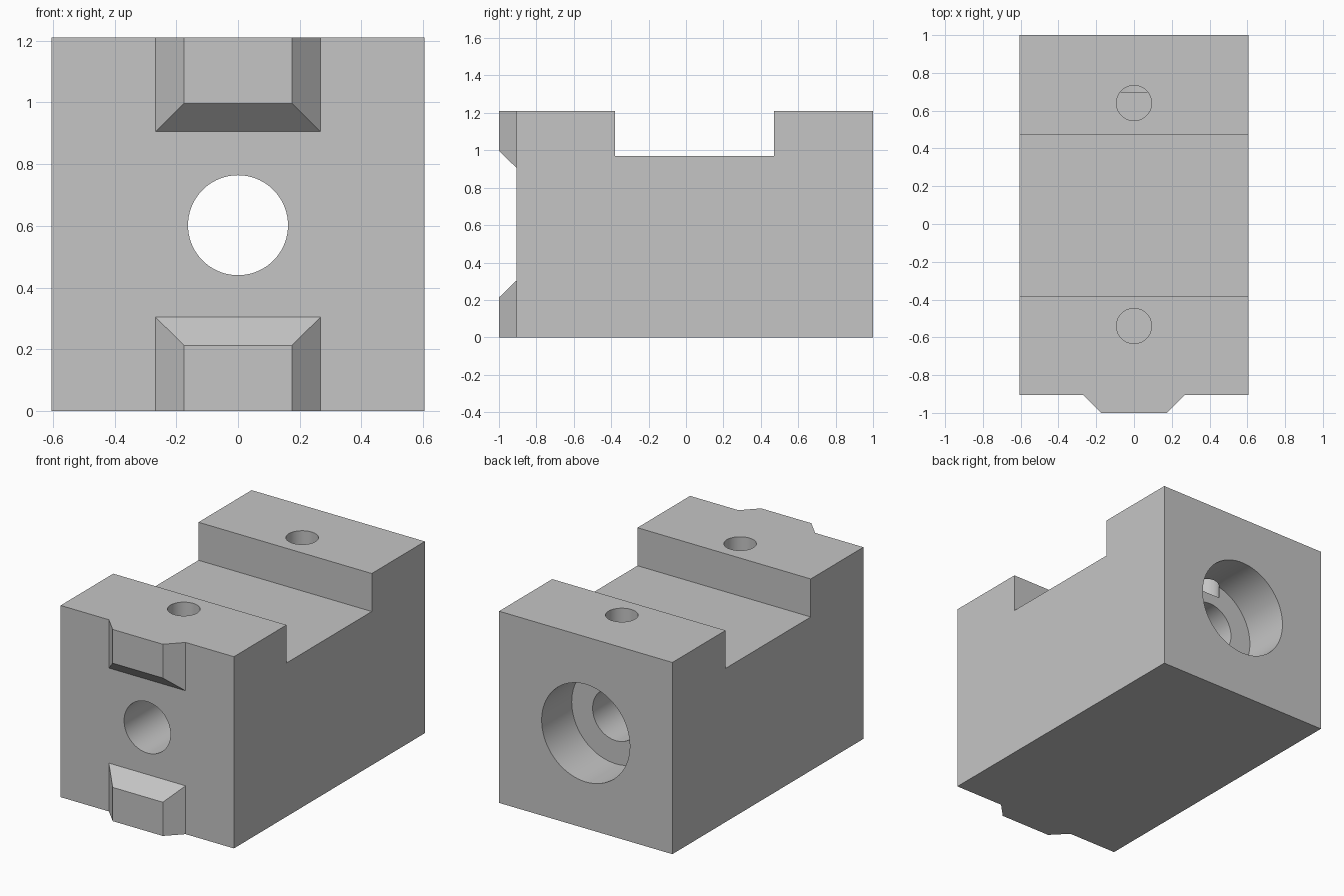
import bpy
import bmesh
import math
from mathutils import Matrix, Vector

if "Cube" in bpy.data.objects:
    bpy.data.objects.remove(bpy.data.objects["Cube"])

HALF_WIDTH, HEIGHT = 0.605, 1.21
FRONT, BACK, LUG_FRONT = -0.905, 1.0, -1.0
BORE_Z = 0.602

# Single machined-metal grey
grey = bpy.data.materials.new("plain_grey")
grey.use_nodes = True
colour = (0.56, 0.56, 0.56, 1)
grey.diffuse_color = colour
grey.node_tree.nodes["Principled BSDF"].inputs["Base Color"].default_value = colour


def finish(name, bm):
    bmesh.ops.recalc_face_normals(bm, faces=bm.faces[:])
    mesh = bpy.data.meshes.new(name)
    bm.to_mesh(mesh)
    bm.free()
    mesh.materials.append(grey)
    obj = bpy.data.objects.new(name, mesh)
    bpy.context.collection.objects.link(obj)
    return obj


def activate(obj):
    bpy.ops.object.select_all(action='DESELECT')
    obj.select_set(True)
    bpy.context.view_layer.objects.active = obj


def drill(target, start, end, radius):
    """Cut a round hole between two points."""
    start, end = Vector(start), Vector(end)
    axis = end - start
    place = Matrix.Translation((start + end) / 2) @ axis.to_track_quat('Z', 'Y').to_matrix().to_4x4()
    bm = bmesh.new()
    bmesh.ops.create_cone(bm, cap_ends=True, segments=72, radius1=radius,
                          radius2=radius, depth=axis.length, matrix=place)
    cutter = finish("hole_cutter", bm)
    cutter.hide_render = True
    cut = target.modifiers.new("hole", 'BOOLEAN')
    cut.operation, cut.solver, cut.object = 'DIFFERENCE', 'EXACT', cutter
    activate(target)
    bpy.ops.object.modifier_apply(modifier=cut.name)
    bpy.data.objects.remove(cutter)


# Block with a cross slot: side profile (y, z) extruded across the width
SLOT = (-0.38, 0.47, 0.97)
profile = [(FRONT, 0), (BACK, 0), (BACK, HEIGHT), (SLOT[1], HEIGHT),
           (SLOT[1], SLOT[2]), (SLOT[0], SLOT[2]), (SLOT[0], HEIGHT), (FRONT, HEIGHT)]
bm = bmesh.new()
side = bm.faces.new([bm.verts.new((-HALF_WIDTH, y, z)) for y, z in profile])
grown = bmesh.ops.extrude_face_region(bm, geom=[side])["geom"]
bmesh.ops.translate(bm, vec=(2 * HALF_WIDTH, 0, 0),
                    verts=[v for v in grown if isinstance(v, bmesh.types.BMVert)])
block = finish("block", bm)

# Lengthwise bore, rear counterbore and two blind holes in the top
drill(block, (0, FRONT - 0.2, BORE_Z), (0, 0.8, BORE_Z), 0.162)
drill(block, (0, 0.7, BORE_Z), (0, BACK + 0.2, BORE_Z), 0.308)
for y in (-0.54, 0.64):
    drill(block, (0, y, 0.83), (0, y, HEIGHT + 0.2), 0.093)
activate(block)
bpy.ops.object.shade_smooth_by_angle(angle=math.radians(30))


# Bevelled locating lugs on the front, flush with the block's top and bottom
def lug(name, edge_z, inward):
    bm = bmesh.new()
    rings = []
    for y, half, reach in ((FRONT, 0.268, 0.305), (LUG_FRONT, 0.175, 0.213)):
        tip = edge_z + inward * reach
        rings.append([bm.verts.new((x, y, z)) for x, z in
                      ((-half, edge_z), (half, edge_z), (half, tip), (-half, tip))])
    for ring in rings:
        bm.faces.new(ring)
    for i in range(4):
        j = (i + 1) % 4
        bm.faces.new((rings[0][i], rings[0][j], rings[1][j], rings[1][i]))
    return finish(name, bm)


lug("lower_lug", 0, 1)
lug("upper_lug", HEIGHT, -1)
